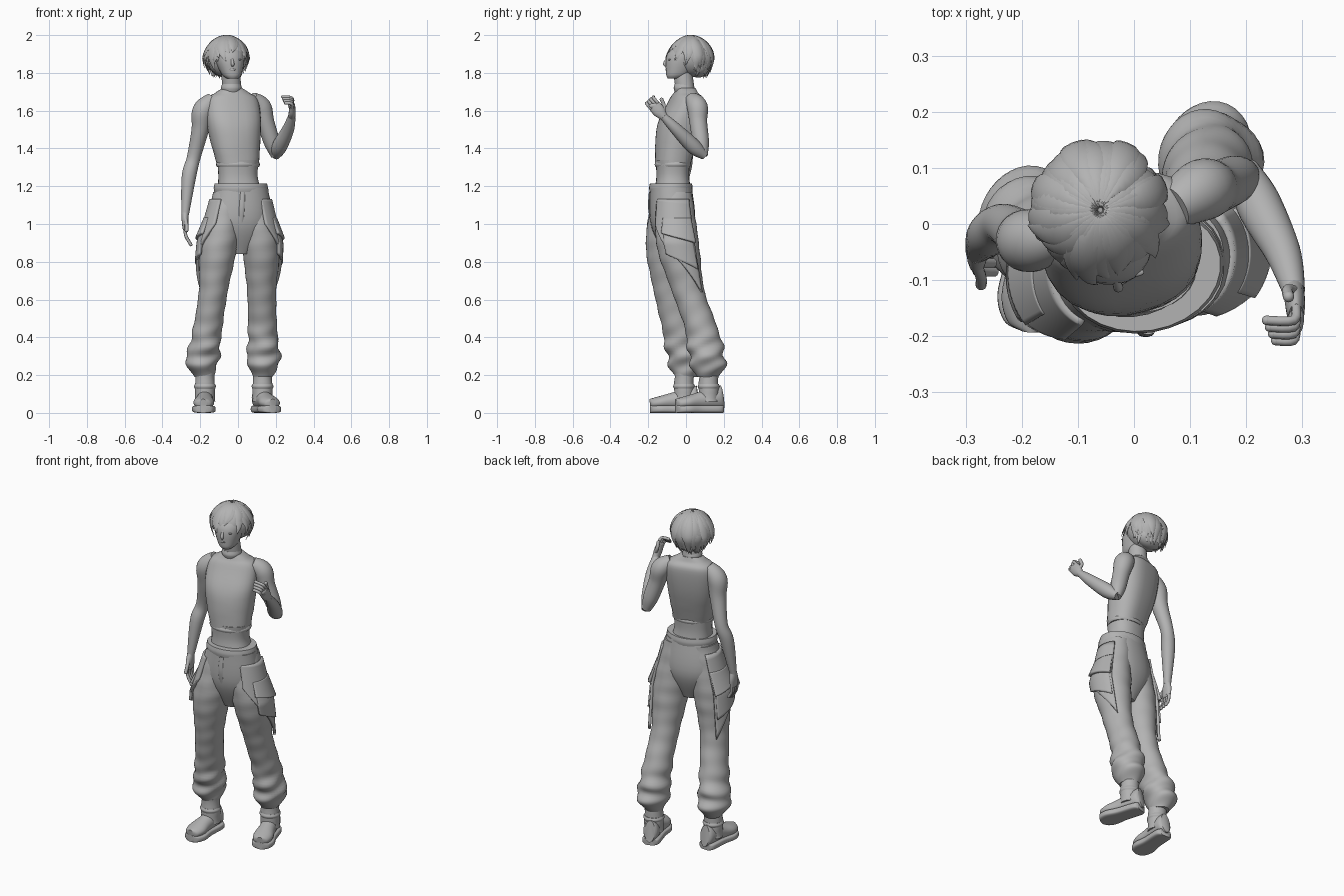
import bpy, bmesh, math, random
from math import sin, cos, pi, exp, copysign
from mathutils import Vector

random.seed(4)
if bpy.data.objects.get("Cube"):
    bpy.data.objects.remove(bpy.data.objects["Cube"])

clay = bpy.data.materials.new("clay_grey")
clay.use_nodes = True
clay.diffuse_color = (.45, .45, .45, 1)
clay.node_tree.nodes["Principled BSDF"].inputs["Base Color"].default_value = clay.diffuse_color

UP, FRONT, SIDEWAYS = Vector((0, 0, 1)), Vector((0, -1, 0)), Vector((1, 0, 0))
chest_facing = Vector((.26, -.96, 0))
hips_facing = Vector((.15, -.99, 0))


def finish(name, bm):
    bmesh.ops.recalc_face_normals(bm, faces=bm.faces)
    mesh = bpy.data.meshes.new(name)
    bm.to_mesh(mesh)
    bm.free()
    mesh.materials.append(clay)
    mesh.polygons.foreach_set("use_smooth", [True] * len(mesh.polygons))
    mesh.set_sharp_from_angle(angle=math.radians(50))
    obj = bpy.data.objects.new(name, mesh)
    bpy.context.collection.objects.link(obj)
    return obj


def bridge(bm, row, following, closed):
    count = len(row)
    for k in range(count if closed else count - 1):
        other = (k + 1) % count
        bm.faces.new((row[k], row[other], following[other], following[k]))


def resample(stations, step):
    # smooth curve through the stations
    smooth = []
    last = len(stations) - 1
    for i in range(last):
        start, stop = stations[i], stations[i + 1]
        leave = (stop - stations[max(i - 1, 0)]) / 2
        arrive = (stations[min(i + 2, last)] - start) / 2
        for k in range(step):
            t = k / step
            ease = t * t * (3 - 2 * t)
            smooth.append(start.lerp(stop, ease) + leave * t * (1 - t) ** 2 - arrive * t * t * (1 - t))
    return smooth + [stations[last]]


def sweep(name, stations, facing=FRONT, level=False, depth=1, power=1, fold=None, sides=28, step=6):
    # each station holds x, y, z, half width and, if not set by the depth ratio, half depth
    bm = bmesh.new()
    path = resample([Vector(s if len(s) > 4 else (*s, s[3] * depth)) for s in stations], step)
    centres = [Vector(p[:3]) for p in path]
    rings = []
    for i, centre in enumerate(centres):
        ahead, behind = centres[min(i + 1, len(path) - 1)], centres[max(i - 1, 0)]
        tangent = UP if level else (ahead - behind).normalized()
        across = tangent.cross(facing(centre) if callable(facing) else facing).normalized()
        outward = across.cross(tangent)
        ring = []
        for k in range(sides):
            angle = 2 * pi * k / sides
            u = copysign(abs(cos(angle)) ** power, cos(angle)) * path[i][3]
            v = copysign(abs(sin(angle)) ** power, sin(angle)) * path[i][4]
            grow = 1 + (fold(centre.z, angle) if fold else 0)
            # outward points backward on level rings, so a front-facing angle is negative
            ring.append(bm.verts.new(centre + (across * u + outward * v) * grow))
        rings.append(ring)
    for ring, following in zip(rings, rings[1:]):
        bridge(bm, ring, following, True)
    bm.faces.new(rings[0])
    bm.faces.new(rings[-1])
    return finish(name, bm)


def ball(name, centre, size):
    bm = bmesh.new()
    bmesh.ops.create_uvsphere(bm, u_segments=24, v_segments=16, radius=1)
    for vert in bm.verts:
        vert.co = Vector(c + a * s for c, a, s in zip(centre, vert.co, size))
    return finish(name, bm)


def band(name, x, y, z, radius, height, depth=1, facing=FRONT):
    rows = [(x, y, z + height * k, radius - .005 * abs(k)) for k in (-1, 0, 1)]
    return sweep(name, rows, facing, True, depth)


def bell(value, middle, spread):
    return exp(-((value - middle) / spread) ** 2)


# torso, top and neck
def chest_fold(z, angle):
    # the cross product of across and up points forward, so a positive sine is the front
    pecs = .06 * bell(z, 1.55, .05) * max(0, sin(angle)) * abs(cos(angle)) ** .5
    spine = .05 * max(0, -sin(angle)) ** 12
    return pecs - spine + .015 * bell(z, 1.37, .05) * sin(z * 110 + 2 * sin(angle * 2))


sweep("belly", [(.01, -.07, 1.16, .12), (0, -.07, 1.25, .104), (0, -.07, 1.34, .11)],
      hips_facing, True, .82, .85)
sweep("tank_top", [(0, -.07, 1.31, .11, .09), (-.02, -.04, 1.5, .14, .11), (-.03, 0, 1.65, .14, .085),
                   (-.03, 0, 1.695, .09, .06), (-.03, 0, 1.72, .05, .05)],
      chest_facing, True, power=.85, fold=chest_fold)
band("tank_hem", 0, -.07, 1.315, .118, .012, .8, chest_facing)
sweep("neck", [(-.03, 0, 1.68, .05), (-.04, -.02, 1.82, .05)])
band("collar", -.035, -.01, 1.72, .055, .02)

# arms
sweep("right_arm", [(-.28, -.05, 1.05, .02), (-.26, -.02, 1.25, .038), (-.235, 0, 1.35, .036),
                    (-.2, -.02, 1.5, .046), (-.185, -.03, 1.6, .056), (-.13, -.02, 1.66, .04)])
sweep("left_upper_arm", [(.2, .09, 1.36, .025), (.18, .08, 1.43, .042), (.145, .065, 1.54, .047),
                         (.12, .06, 1.62, .055), (.07, .03, 1.66, .04)])
sweep("left_forearm", [(.2, .1, 1.36, .022), (.22, .04, 1.41, .04), (.265, -.05, 1.5, .032),
                       (.285, -.12, 1.57, .02)])


# hands
def finger(name, joints, radius):
    sweep(name, [(*joint, radius) for joint in joints], Vector((.3, .5, .2)), sides=10, step=4)
    ball(name + "_tip", joints[-1], [radius] * 3)


def hand(side, wrist, along, across, curl):
    wrist, along, across, curl = map(Vector, (wrist, along, across, curl))
    knuckles = wrist + along * .08
    sweep(side + "_palm", [(*wrist, .02, .018), (*wrist.lerp(knuckles, .5), .033, .018),
                           (*knuckles, .033, .014)], SIDEWAYS, sides=16)
    ball(side + "_knuckles", knuckles, (.014, .032, .016))
    for i in range(4):
        base = knuckles + across * .016 * (i - 1.5)
        middle = base + along * .035 + curl * .15
        finger(f"{side}_finger_{i}", [base, middle, middle + curl * (.7 + .12 * i)], .0085)
    base = wrist + along * .03 + across * .02
    middle = base + along * .02 + across * .02 + curl * .3
    finger(side + "_thumb", [base, middle, middle + along * .03 + across * .01], .01)


hand("right", (-.28, -.05, 1.06), (0, -.1, -1), (0, -1, 0), (.025, 0, -.045))
hand("left", (.285, -.115, 1.565), (.05, -.65, .75), (0, .75, .65), (-.045, 0, .005))

# head and face, chin lifted
sweep("head", [(-.03, -.06, 1.77, .03), (-.035, -.04, 1.8, .055), (-.05, 0, 1.9, .083),
               (-.06, .03, 1.98, .04)], Vector((.12, -.99, 0)), True, 1.2, .9)
sweep("nose", [(-.034, -.094, 1.885, .005), (-.028, -.113, 1.848, .009), (-.03, -.1, 1.838, .006)],
      SIDEWAYS, sides=12)
ball("lips", (-.03, -.103, 1.817), (.017, .006, .006))
for name, x in (("right_eyelid", -.07), ("left_eyelid", 0)):
    ball(name, (x, -.086, 1.87), (.018, .008, .005))

# hair cap and pointed locks spreading from the crown
crown = Vector((-.06, .025, 1.87))
ball("hair_cap", (-.06, .035, 1.883), (.11, .1, .105))
ball("hair_nape", (-.06, .065, 1.835), (.088, .06, .06))


def hair_lock(name, heading, length, bend, spread, flick):
    rows = []
    for k in range(9):
        t = k / 8
        polar = .04 + length * t
        reach = sin(min(polar, pi / 2)) - .35 * max(0, polar - pi / 2)
        reach *= spread + flick * t ** 3
        around = heading + bend * t * t
        spot = crown + Vector((cos(around) * reach, sin(around) * reach, cos(polar))) * .118
        rows.append((*spot, .028 * sin(pi * t ** .8) + .001, .013 * (1 - t) + .001))
    sweep(name, rows, lambda spot: spot - crown, sides=8, step=2)


for layer in range(3):
    for i in range(22):
        heading = 2 * pi * (i + layer / 3 + random.uniform(-.3, .3)) / 22
        length = 1.8 + .42 * sin(heading - .3) + .15 * layer + random.uniform(-.25, .2)
        hair_lock(f"hair_lock_{layer}_{i}", heading, length, random.uniform(-.5, .4),
                  random.uniform(.97, 1.03) - .04 * layer, random.uniform(0, .16))


# trousers
def cloth_fold(z, angle):
    amount = .012 + .07 * bell(z, .31, .11)
    return amount * (sin(z * 68 + 2 * sin(angle) + angle) + .7 * sin(z * 43 - 2 * angle + 1))


sweep("trouser_seat", [(.01, -.065, .84, .05, .05), (.01, -.07, 1, .16, .115), (.02, -.08, 1.19, .14, .11)],
      hips_facing, True, power=.9)
band("waistband", .015, -.08, 1.19, .145, .025, .79, hips_facing)
sweep("fly", [(.025, -.192, 1.17, .012), (.02, -.195, 1.08, .014), (.015, -.175, .98, .01)],
      depth=.4, sides=10)


def leg_point(leg, z, angle, sign, gap):
    # point on a leg: angle zero is outward, a quarter turn is forward
    for lower, upper in zip(leg, leg[1:]):
        if z <= upper[2]:
            break
    x, y, _, wide, deep = Vector(lower).lerp(Vector(upper), (z - lower[2]) / (upper[2] - lower[2]))
    return Vector((x + sign * (wide + gap) * cos(angle), y - (deep + gap) * sin(angle), z))


def panel(name, leg, sign, start, stop, top, front_hem, back_hem, gap):
    bm = bmesh.new()
    steps = [k / 16 for k in range(17)]
    columns = []
    for s in steps:
        hem = front_hem + (back_hem - front_hem) * s
        angle = start + (stop - start) * s
        columns.append([bm.verts.new(leg_point(leg, top + (hem - top) * t, angle, sign,
                                               gap * (1 + 2 * t) / 3)) for t in steps])
    for column, following in zip(columns, columns[1:]):
        bridge(bm, column, following, False)
    thickness = finish(name, bm).modifiers.new("thickness", "SOLIDIFY")
    thickness.thickness = .016
    thickness.offset = 0


def trouser_leg(side, sign, xs, ys):
    heights = (.19, .27, .45, .65, .9, 1.17)
    widths = (.05, .085, .077, .077, .1, .08)
    leg = [(x, y, z, w, w * 1.13) for x, y, z, w in zip(xs, ys, heights, widths)]
    sweep(side + "_trouser_leg", leg, level=True, fold=cloth_fold, sides=36, step=14)
    panel(side + "_draped_flap", leg, sign, 1.2, -.8, 1.13, 1, .64, .011)
    panel(side + "_cargo_pocket", leg, sign, .6, -.7, 1, .84, .76, .018)
    panel(side + "_pocket_flap", leg, sign, .65, -.75, 1.03, .95, .9, .025)


trouser_leg("right", -1, (-.18, -.19, -.16, -.13, -.1, -.05), (0, 0, -.04, -.085, -.1, -.08))
trouser_leg("left", 1, (.13, .135, .13, .125, .12, .08), (.115, .115, .08, .01, -.045, -.06))


# boots
def boot(side, x, y, turn):
    foot, sole = [], []
    for ahead, wide in ((-.075, .03), (-.05, .046), (.05, .048), (.12, .058), (.165, .045), (.18, .02)):
        spot = (x + sin(turn) * ahead, y - cos(turn) * ahead)
        instep = .062 - .14 * ahead
        foot.append((*spot, instep + .01, wide * .95, instep - .01))
        sole.append((*spot, .02, wide * 1.08, .02))
    sweep(side + "_boot_foot", foot, UP)
    sweep(side + "_boot_sole", sole, UP, power=.5)
    sweep(side + "_boot_shaft", [(x, y, .06, .054), (x, y, .21, .05)], level=True,
          fold=lambda z, angle: .04 * sin(z * 150 + sin(angle)))
    band(side + "_boot_strap", x, y, .14, .058, .013)


boot("right", -.175, -.01, -.05)
boot("left", .13, .12, .3)
